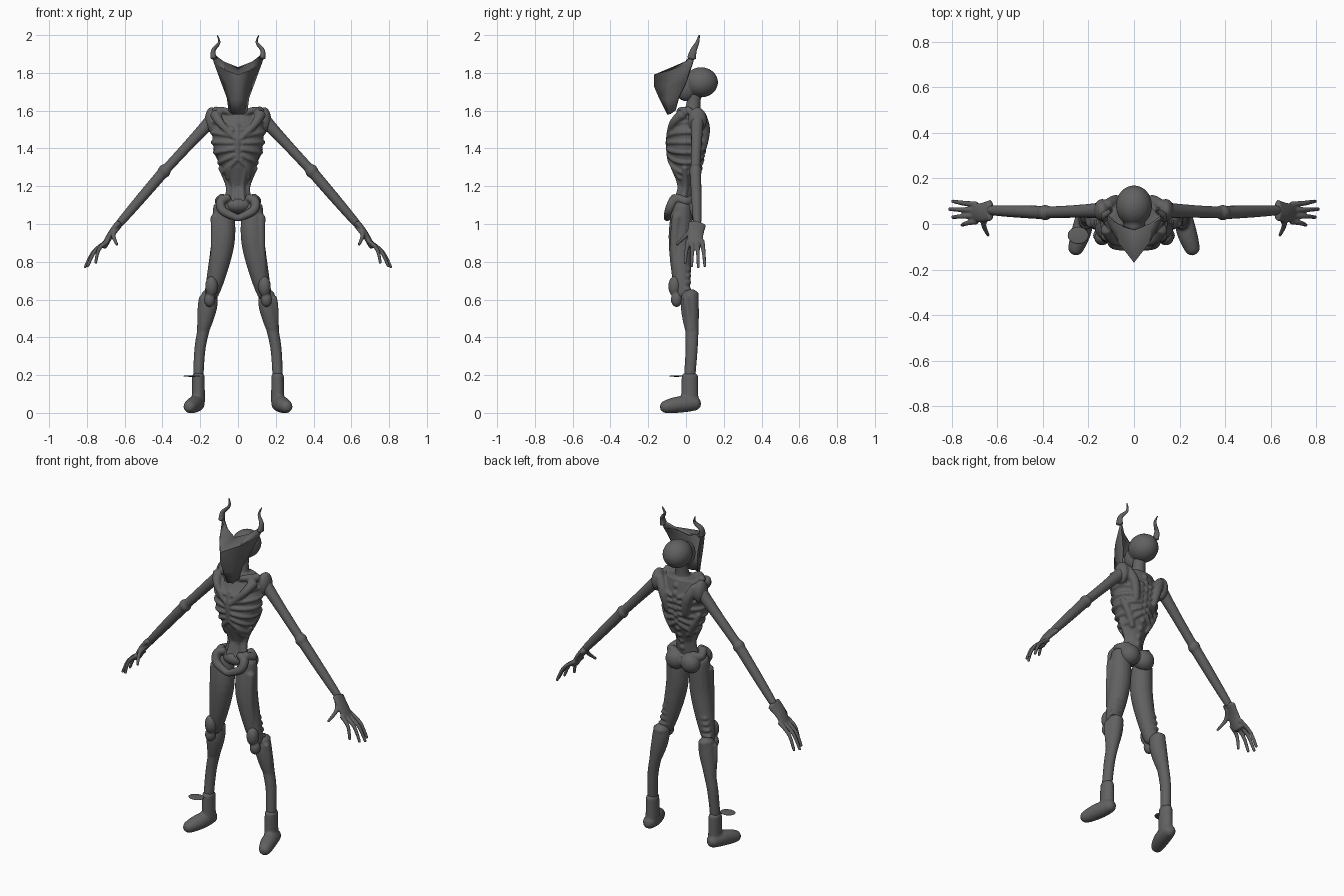
import bpy, bmesh, math
from mathutils import Vector, Matrix

if "Cube" in bpy.data.objects:
    bpy.data.objects.remove(bpy.data.objects["Cube"])

colour = (.12, .12, .12, 1)
grey = bpy.data.materials.new("dark grey")
grey.use_nodes = True
grey.diffuse_color = colour
grey.node_tree.nodes["Principled BSDF"].inputs["Base Color"].default_value = colour

RIGHTWARD, DEPTHWARD, UPWARD = Vector((1, 0, 0)), Vector((0, 1, 0)), Vector((0, 0, 1))


def smooth_path(points, steps=6):
    """Curve passing through every point."""
    curve = []
    last = len(points) - 1
    for i in range(last):
        before, start = points[max(i - 1, 0)], points[i]
        end, after = points[i + 1], points[min(i + 2, last)]
        for step in range(steps):
            t = step / steps
            leave, arrive = (end - before) / 2, (after - start) / 2
            rise = t * t * (3 - 2 * t)
            curve.append(start.lerp(end, rise) + leave * t * (1 - t) ** 2 - arrive * t * t * (1 - t))
    return curve + [points[last]]


def limb(mesh, path, first, last, swell=0, depth=1, side=RIGHTWARD, sides=16):
    """Tapered tube along a path that swells midway and has rounded ends."""
    curve = smooth_path([Vector(point) for point in path])
    count = len(curve) - 1
    radii = [first + (last - first) * i / count + swell * math.sin(math.pi * i / count)
             for i in range(count + 1)]
    head = curve[0] + (curve[0] - curve[1]).normalized() * first / 2
    tail = curve[-1] + (curve[-1] - curve[-2]).normalized() * last / 2
    curve = [head, *curve, tail]
    radii = [first / 2, *radii, last / 2]
    rings = []
    for i, (centre, radius) in enumerate(zip(curve, radii)):
        along = (curve[min(i + 1, len(curve) - 1)] - curve[max(i - 1, 0)]).normalized()
        across = (side - along * side.dot(along)).normalized()
        outward = along.cross(across) * depth
        angles = [math.tau * k / sides for k in range(sides)]
        rings.append([mesh.verts.new(centre + radius * (across * math.cos(a) + outward * math.sin(a)))
                      for a in angles])
    skin(mesh, rings)


def skin(mesh, rings):
    """Bridge closed rings and cap both ends."""
    for lower, upper in zip(rings, rings[1:]):
        for k in range(len(lower)):
            mesh.faces.new((lower[k], lower[k - 1], upper[k - 1], upper[k]))
    mesh.faces.new(rings[0])
    mesh.faces.new(rings[-1])


def blob(mesh, centre, radii):
    shape = Matrix.Translation(centre) @ Matrix.Diagonal((*radii, 1))
    bmesh.ops.create_uvsphere(mesh, u_segments=20, v_segments=12, radius=1, matrix=shape)


def finish(name, mesh, voxel=0, mirror=True):
    """Mirror the left half and fuse its pieces into one smooth skin."""
    bmesh.ops.recalc_face_normals(mesh, faces=mesh.faces)
    for face in mesh.faces:
        face.smooth = True
    data = bpy.data.meshes.new(name)
    mesh.to_mesh(data)
    mesh.free()
    part = bpy.data.objects.new(name, data)
    bpy.context.collection.objects.link(part)
    data.materials.append(grey)
    if mirror:
        part.modifiers.new("mirror", 'MIRROR')
    if voxel:
        fuse = part.modifiers.new("fuse", 'REMESH')
        fuse.mode = 'VOXEL'
        fuse.voxel_size = voxel
        fuse.use_smooth_shade = True
        soften = part.modifiers.new("soften", 'SMOOTH')
        soften.factor = .5
        soften.iterations = 2
    return part


# Joints of the left side
SHOULDER, ELBOW, WRIST = Vector((.14, .06, 1.55)), Vector((.39, .05, 1.28)), Vector((.63, .06, 1))
HIP, KNEE, ANKLE = Vector((.08, -.02, 1.1)), Vector((.14, -.02, .62)), Vector((.21, .02, .2))

# Torso sections: height, centre depth, half width, half depth
SECTIONS = [Vector(row) for row in (
    (1.6, .03, .1, .06), (1.5, .01, .14, .1), (1.4, 0, .13, .1),
    (1.3, 0, .09, .08), (1.2, 0, .05, .04), (1.1, -.02, .06, .05))]


def section_at(height):
    """Torso section at a height."""
    for upper, lower in zip(SECTIONS, SECTIONS[1:]):
        if height >= lower[0]:
            return lower.lerp(upper, min((height - lower[0]) / (upper[0] - lower[0]), 1))


def on_torso(angle, height):
    """Point on the torso skin; angle zero is the front."""
    _, centre, width, depth = section_at(height)
    return Vector((width * math.sin(angle), centre - depth * math.cos(angle), height))


torso = bmesh.new()
skin(torso, [[torso.verts.new(on_torso(math.tau * k / 28, section[0])) for k in range(28)]
             for section in smooth_path(SECTIONS)])

# Ribs run from the breastbone around to the spine
for rib in range(6):
    middle, lift = 1.49 - .03 * rib, .05 - .024 * rib
    turns = [math.pi * (k + .5) / 9 for k in range(9)]
    limb(torso, [on_torso(a, middle + lift * math.sin(a)) for a in turns], .012, .012, side=UPWARD, sides=8)

# Collar, chest strap, breastbone and costal arch
limb(torso, [(.02, -.03, 1.58), (.07, -.03, 1.6), (.12, .02, 1.6)], .014, .022, side=UPWARD)
limb(torso, [(.12, -.02, 1.58), (.09, -.07, 1.53), on_torso(.1, 1.45)], .03, .012, side=UPWARD)
limb(torso, [on_torso(0, height) for height in (1.52, 1.44, 1.34)], .012, .012)
limb(torso, [on_torso(.1, 1.34), on_torso(.6, 1.29), on_torso(1, 1.24)], .012, .012)

# Belly cords, front and side
for turn, radius in ((.5, .011), (1.5, .016)):
    limb(torso, [on_torso(turn, height) for height in (1.3, 1.2, 1.12)], radius, radius)

# Shoulder cap, shoulder blade, flank and spine
blob(torso, SHOULDER, (.036, .05, .068))
limb(torso, [(.12, .08, 1.58), (.08, .1, 1.5), (.06, .09, 1.4)], .025, .018, .006)
limb(torso, [on_torso(2, 1.4), on_torso(2.2, 1.33), on_torso(2.4, 1.25)], .016, .014, .006)
for bump in range(10):
    blob(torso, on_torso(math.pi, 1.56 - .044 * bump), (.014, .01, .016))

# Neck
limb(torso, [(0, .03, 1.57), (0, .04, 1.64), (0, .05, 1.72)], .05, .036, -.006)
finish("torso", torso, .006)

# Pelvis: hip crest, front arch and seat
pelvis = bmesh.new()
blob(pelvis, (0, -.02, 1.1), (.08, .06, .045))
limb(pelvis, [(.05, -.06, 1.14), (.09, -.07, 1.12), (.08, -.09, 1.07), (0, -.1, 1.03)],
     .02, .018, .006, side=DEPTHWARD)
limb(pelvis, [(.08, -.05, 1.14), (.1, 0, 1.12), (.06, .03, 1.13)], .024, .024, side=UPWARD)
blob(pelvis, (.05, .025, 1.08), (.06, .055, .06))
finish("pelvis", pelvis, .006)

# Skull
skull = bmesh.new()
blob(skull, (0, .08, 1.75), (.08, .09, .08))
blob(skull, (0, 0, 1.72), (.05, .06, .07))
finish("skull", skull, .007)

# Mask: centre ridge and outer edge from chin to crown, bowed between
mask_mesh = bmesh.new()
RIDGE = [(0, -.1, 1.58), (0, -.14, 1.66), (0, -.17, 1.73), (0, -.17, 1.79), (0, -.03, 1.83)]
EDGE = [(.05, -.06, 1.6), (.06, -.04, 1.67), (.09, 0, 1.75), (.13, .03, 1.86), (.14, .04, 1.91)]
bow = Vector((.005, -.01, -.01))
rows = []
for ridge, edge in zip(RIDGE, EDGE):
    between = Vector(ridge).lerp(Vector(edge), .5) + bow
    rows.append([mask_mesh.verts.new(point) for point in (ridge, between, edge)])
for lower, upper in zip(rows, rows[1:]):
    for k in range(2):
        mask_mesh.faces.new((lower[k], lower[k + 1], upper[k + 1], upper[k]))
mask = finish("mask", mask_mesh)
mask.modifiers.new("shell", 'SOLIDIFY').thickness = .012
bpy.context.view_layer.objects.active = mask
mask.select_set(True)
bpy.ops.object.shade_smooth_by_angle(angle=math.radians(25))
mask.select_set(False)

# Horns
horns = bmesh.new()
limb(horns, [(.13, .03, 1.88), (.13, .04, 1.92), (.1, .06, 1.96), (.11, .07, 2)], .016, .002, depth=1.5)
finish("horns", horns)

# Arms
arms = bmesh.new()
limb(arms, [SHOULDER, ELBOW], .036, .026, -.003)
limb(arms, [ELBOW, WRIST], .03, .021, .002)
blob(arms, ELBOW, (.034, .034, .036))
finish("arms", arms, .006)

# Hands: palm, four fingers and a thumb
hands = bmesh.new()
limb(hands, [WRIST, (.67, .05, .95), (.71, .05, .88)], .02, .016, depth=2.4)
for finger in range(4):
    bend = (finger - 1) ** 2
    base = Vector((.69, .086 - .025 * finger, .91))
    tip = Vector((.81 - .014 * bend, .1 - .035 * finger, .77 + .006 * bend))
    knuckle = base.lerp(tip, .5) + Vector((.014, 0, .014))
    limb(hands, [base, knuckle, tip], .013, .008, sides=10)
limb(hands, [(.64, .04, .98), (.66, 0, .94), (.64, -.05, .89)], .017, .007, sides=10)
finish("hands", hands, .0045)

# Thighs, with folds behind the knee
thighs = bmesh.new()
limb(thighs, [HIP, (.08, -.03, .9), KNEE], .05, .034, .02)
limb(thighs, [(.12, -.05, 1.04), (.12, -.06, .9), (.13, -.05, .75)], .026, .022)
for fold in range(4):
    blob(thighs, (.12 + .008 * fold, .008, .76 - .035 * fold), (.034, .02, .014))
finish("thighs", thighs, .007)

# Knee plates
plates = bmesh.new()
blob(plates, KNEE + Vector((0, -.04, .05)), (.034, .034, .055))
blob(plates, KNEE + Vector((.01, -.03, -.02)), (.03, .03, .04))
finish("knee_plates", plates, .006)

# Shins, with a full calf and a front ridge
shins = bmesh.new()
limb(shins, [(.15, .02, .63), (.17, .03, .5), (.2, .03, .35), ANKLE], .044, .028, -.004, 1.1)
limb(shins, [(.15, .02, .63), (.16, .02, .55), (.19, .03, .42)], .042, .028, .012)
limb(shins, [(.19, 0, .61), (.2, .01, .53), (.2, .02, .43)], .018, .014)
finish("shins", shins, .007)

# Feet, with a boot cuff
feet = bmesh.new()
limb(feet, [(.21, .06, .05), (.23, -.03, .045), (.26, -.12, .03)], .034, .03, .012)
limb(feet, [ANKLE, (.21, .02, .06)], .033, .036, depth=1.3)
finish("feet", feet, .007)

# Thin leaf beside the right ankle
leaf = bmesh.new()
blob(leaf, (-.245, -.05, .195), (.046, .038, .004))
finish("ankle_leaf", leaf, mirror=False)
